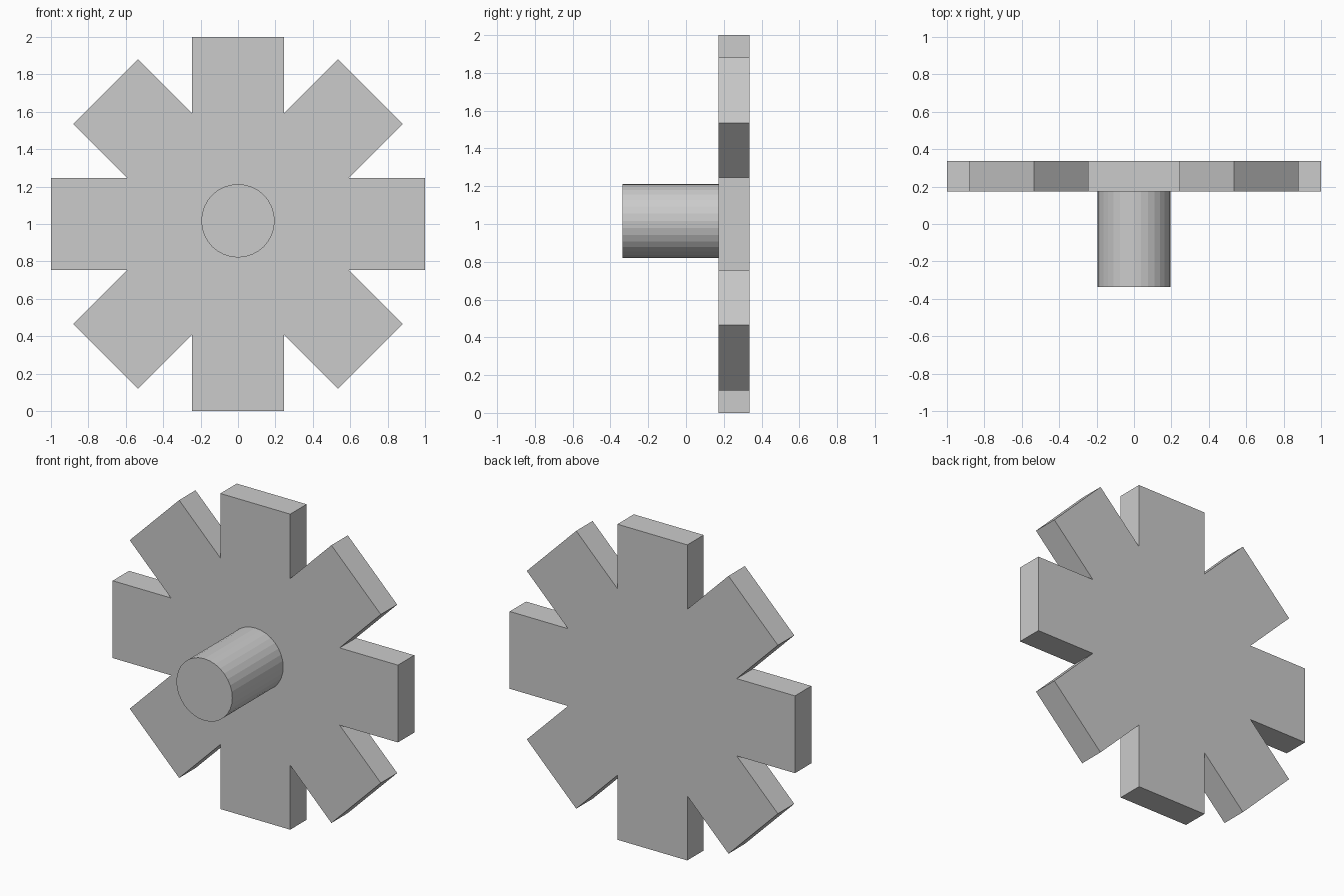
import bpy, bmesh
from math import sin, cos, pi

if "Cube" in bpy.data.objects:
    bpy.data.objects.remove(bpy.data.objects["Cube"])

TEETH, R, W = 8, 1.0, 0.245          # tooth count, tip distance, half tooth width
FRONT, BACK, SHAFT_END = 0.173, 0.337, -0.337


def extrude_profile(name, points, y0, y1):
    """Solid from an outline in the x-z plane, extruded along y."""
    bm = bmesh.new()
    face = bm.faces.new([bm.verts.new((x, y0, z)) for x, z in points])
    ext = bmesh.ops.extrude_face_region(bm, geom=[face], use_keep_orig=True)
    verts = [g for g in ext["geom"] if isinstance(g, bmesh.types.BMVert)]
    bmesh.ops.translate(bm, verts=verts, vec=(0, y1 - y0, 0))
    bmesh.ops.recalc_face_normals(bm, faces=bm.faces)
    mesh = bpy.data.meshes.new(name)
    bm.to_mesh(mesh)
    bm.free()
    obj = bpy.data.objects.new(name, mesh)
    bpy.context.collection.objects.link(obj)
    return obj


# Toothed wheel: two tip corners and one root corner per tooth
root = W / sin(pi / TEETH)
outline = []
for i in range(TEETH):
    a = i * 2 * pi / TEETH
    for s in (-W, W):
        outline.append((R * cos(a) - s * sin(a), 1 + R * sin(a) + s * cos(a)))
    b = a + pi / TEETH
    outline.append((root * cos(b), 1 + root * sin(b)))
extrude_profile("gear_wheel", outline, FRONT, BACK)

# Shaft in front of the wheel, slightly above its centre
circle = [(0.196 * cos(i * pi / 16), 1.017 + 0.196 * sin(i * pi / 16)) for i in range(32)]
extrude_profile("shaft", circle, SHAFT_END, FRONT)
